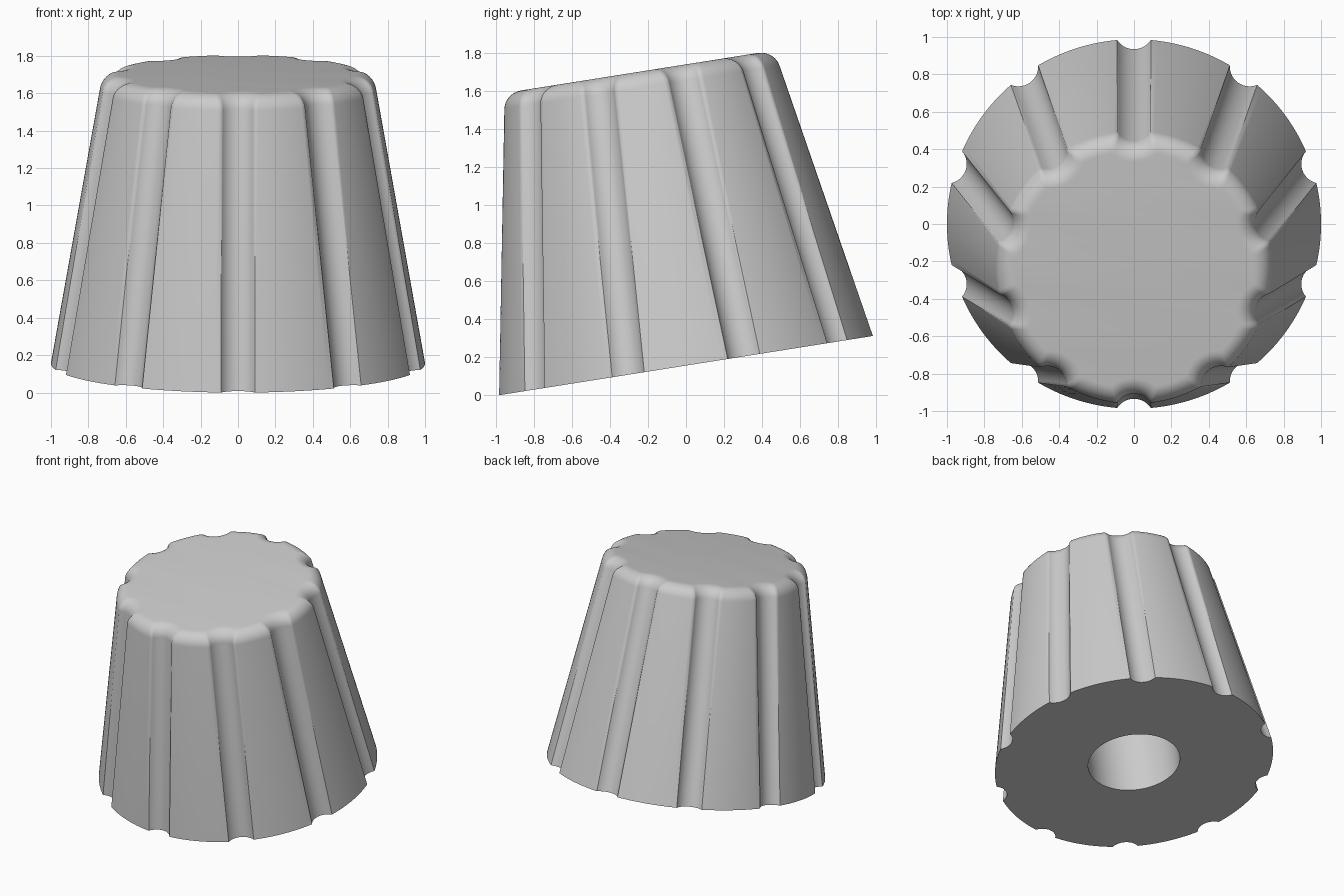
import bpy, bmesh, math
from mathutils import Matrix

cube = bpy.data.objects.get("Cube")
if cube:
    bpy.data.objects.remove(cube, do_unlink=True)

FLUTES, GROOVE_STEPS, LOBE_STEPS = 10, 14, 14
HEIGHT, TILT, TAPER = 1.566, math.radians(9), math.radians(10)
GROOVE_R, GROOVE_OUT = 0.106, 0.052
FILLET = 0.1
HOLE_R, HOLE_DEPTH = 0.33, 1.0


def fluted_ring(radius, inset):
    """Circle with round grooves, offset inwards by inset."""
    centre, r, groove = radius + GROOVE_OUT, radius - inset, GROOVE_R + inset
    half = math.acos((r * r + centre * centre - groove * groove) / (2 * r * centre))
    sweep = math.atan2(r * math.sin(half), centre - r * math.cos(half))
    pitch = math.tau / FLUTES
    points = []
    for k in range(FLUTES):
        mid = k * pitch - math.pi / 2
        for i in range(GROOVE_STEPS):
            a = sweep * (2 * i / GROOVE_STEPS - 1)
            x, y = centre - groove * math.cos(a), groove * math.sin(a)
            points.append((x * math.cos(mid) - y * math.sin(mid),
                           x * math.sin(mid) + y * math.cos(mid)))
        for i in range(LOBE_STEPS):
            a = mid + half + (pitch - 2 * half) * i / LOBE_STEPS
            points.append((r * math.cos(a), r * math.sin(a)))
    return points


def round_ring(radius):
    return [(radius * x / math.hypot(x, y), radius * y / math.hypot(x, y))
            for x, y in fluted_ring(1, 0)]


def wall(z):
    return 1 - z * math.tan(TAPER)


# Stack of sections: blind hole, underside, tapered wall, rounded top
sections = [(round_ring(HOLE_R), HOLE_DEPTH), (round_ring(HOLE_R), 0),
            (fluted_ring(1, 0), 0)]
turn = math.pi / 2 - TAPER
for i in range(11):
    a = TAPER + turn * i / 10
    z = HEIGHT - FILLET * (1 - math.sin(a))
    spine = wall(HEIGHT) - FILLET * math.tan(turn / 2) - 0.0
    sections.append((fluted_ring(wall(z), wall(z) - spine - FILLET * math.cos(a)), z))

bm = bmesh.new()
rings = [[bm.verts.new((x, y, z)) for x, y in pts] for pts, z in sections]
n = len(rings[0])
for low, high in zip(rings, rings[1:]):
    for i in range(n):
        j = (i + 1) % n
        bm.faces.new((low[i], low[j], high[j], high[i]))
bm.faces.new(rings[0])
bm.faces.new(rings[-1])
bmesh.ops.recalc_face_normals(bm, faces=bm.faces)

# Smooth shading with creases along the grooves and base, soft over the top
for f in bm.faces:
    f.smooth = True
for e in bm.edges:
    on_top = max(v.co.z for v in e.verts) > sections[3][1] + 0.01
    e.smooth = on_top or e.calc_face_angle(0) < math.radians(30)

# Tilt the whole knob back and stand it on the ground
bm.transform(Matrix.Rotation(TILT, 4, "X"))
bm.transform(Matrix.Translation((0, 0, -min(v.co.z for v in bm.verts))))

mesh = bpy.data.meshes.new("fluted_knob")
bm.to_mesh(mesh)
bm.free()
knob = bpy.data.objects.new("fluted_knob", mesh)
bpy.context.collection.objects.link(knob)

grey = bpy.data.materials.new("plain grey")
grey.use_nodes = True
grey.diffuse_color = (0.6, 0.6, 0.6, 1)
grey.node_tree.nodes["Principled BSDF"].inputs["Base Color"].default_value = grey.diffuse_color
mesh.materials.append(grey)
